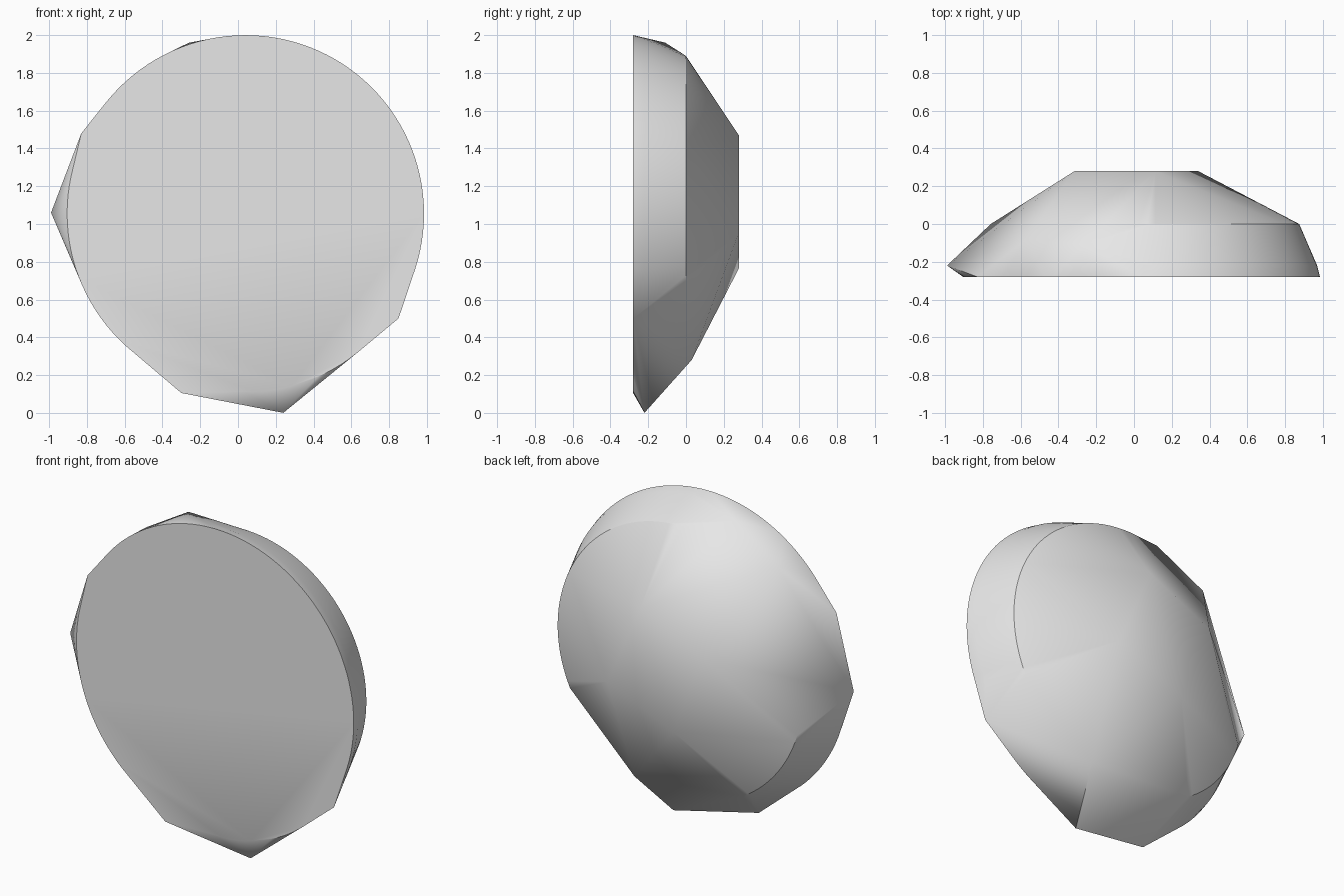
import bpy
import bmesh
from math import sin, cos, radians

# Remove only the default cube
cube = bpy.data.objects.get("Cube")
if cube:
    bpy.data.objects.remove(cube, do_unlink=True)

CENTRE_X, CENTRE_Z = 0.04, 1.055
FRONT, BACK = -0.28, 0.28


def arc(radius, y, start=0, end=360, step=3):
    """Points of a girdle arc around the stone's axis, angles in degrees."""
    return [(CENTRE_X + radius * cos(radians(a)), y,
             CENTRE_Z + radius * sin(radians(a)))
            for a in range(start, end, step)]


# Round flat front and the tapering girdle, interrupted by the cut facets
points = arc(0.945, FRONT)
for first, last in ((-22, 112), (197, 240)):
    points += arc(0.93, -0.22, first, last)
for first, last in ((-26, 94), (197, 240)):
    points += arc(0.835, 0.0, first, last)

# Square table at the back
points += [(x, BACK, z) for x, z in
           ((0.115, 1.47), (-0.315, 1.27), (-0.11, 0.765), (0.34, 0.955))]

# Corners on the front rim
points += [(x, FRONT, z) for x, z in
           ((-0.83, 1.48), (0.85, 0.5), (-0.3, 0.105))]

# Corners on the side facets
points += [(-0.99, -0.22, 1.06), (0.24, -0.22, 0.0), (0.33, 0.03, 0.28),
           (-0.26, -0.11, 1.96), (-0.57, -0.08, 1.77)]

# Wrap the points in one convex stone
bm = bmesh.new()
for p in points:
    bm.verts.new(p)
hull = bmesh.ops.convex_hull(bm, input=bm.verts[:])
loose = [v for v in bm.verts if not v.link_faces]
bmesh.ops.delete(bm, geom=loose, context='VERTS')
bmesh.ops.dissolve_limit(bm, angle_limit=radians(0.3),
                         verts=bm.verts[:], edges=bm.edges[:])
bmesh.ops.recalc_face_normals(bm, faces=bm.faces[:])

mesh = bpy.data.meshes.new("faceted_stone")
bm.to_mesh(mesh)
bm.free()
stone = bpy.data.objects.new("faceted_stone", mesh)
bpy.context.collection.objects.link(stone)

# Plain grey material
grey = bpy.data.materials.new("light_grey")
grey.use_nodes = True
colour = (0.8, 0.8, 0.8, 1.0)
grey.diffuse_color = colour
for node in grey.node_tree.nodes:
    if node.type == 'BSDF_PRINCIPLED':
        node.inputs["Base Color"].default_value = colour
mesh.materials.append(grey)

# Soft shading with crisp facet edges
bpy.ops.object.select_all(action='DESELECT')
stone.select_set(True)
bpy.context.view_layer.objects.active = stone
bpy.ops.object.shade_smooth_by_angle(angle=radians(30))
